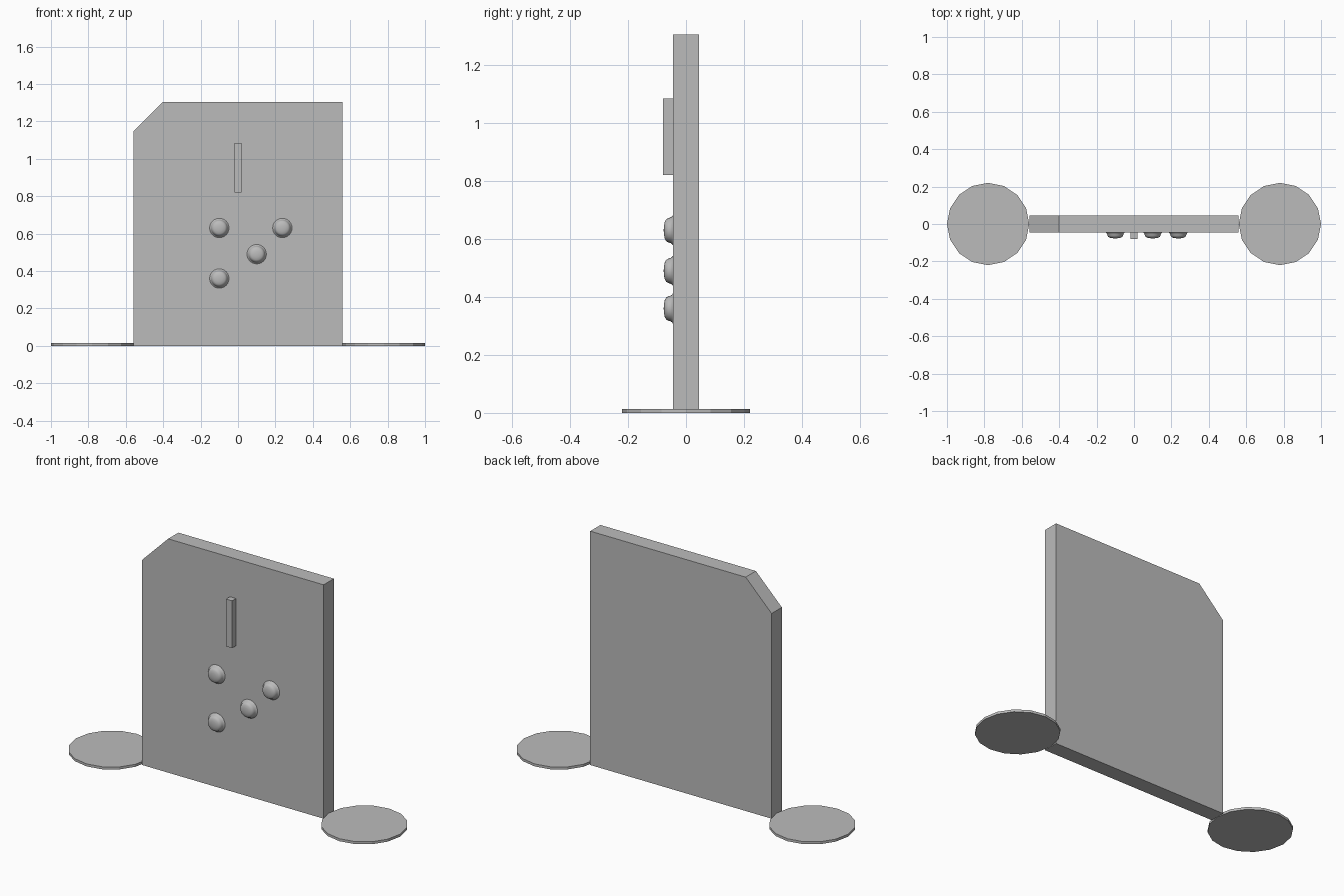
import bpy
import bmesh
from math import radians
from mathutils import Matrix, Vector

cube = bpy.data.objects.get("Cube")
if cube:
    bpy.data.objects.remove(cube, do_unlink=True)

grey = bpy.data.materials.new("plain grey")
grey.use_nodes = True
colour = (0.5, 0.5, 0.5, 1)
grey.diffuse_color = colour
grey.node_tree.nodes["Principled BSDF"].inputs["Base Color"].default_value = colour

HALF_DEPTH = 0.045


def add_object(name, bm, smooth=False):
    bmesh.ops.recalc_face_normals(bm, faces=bm.faces)
    mesh = bpy.data.meshes.new(name)
    bm.to_mesh(mesh)
    bm.free()
    mesh.materials.append(grey)
    obj = bpy.data.objects.new(name, mesh)
    bpy.context.collection.objects.link(obj)
    if smooth:
        bpy.ops.object.select_all(action="DESELECT")
        obj.select_set(True)
        bpy.context.view_layer.objects.active = obj
        bpy.ops.object.shade_smooth_by_angle(angle=radians(35))
    return obj


# Upright panel with one clipped top corner
bm = bmesh.new()
outline = [(-0.56, 0), (0.56, 0), (0.56, 1.305), (-0.4, 1.305), (-0.56, 1.145)]
front = bm.faces.new([bm.verts.new((x, -HALF_DEPTH, z)) for x, z in outline])
back = bmesh.ops.extrude_face_region(bm, geom=[front], use_keep_orig=True)
moved = [v for v in back["geom"] if isinstance(v, bmesh.types.BMVert)]
bmesh.ops.translate(bm, verts=moved, vec=(0, 2 * HALF_DEPTH, 0))
add_object("panel", bm)

# Raised upright bar on the front
bm = bmesh.new()
place = Matrix.Translation((0, -0.06, 0.952)) @ Matrix.Diagonal((0.037, 0.038, 0.264, 1))
bmesh.ops.create_cube(bm, size=1, matrix=place)
add_object("front_bar", bm)

# Round foot discs on both sides
for side, x in (("left", 0.78), ("right", -0.78)):
    bm = bmesh.new()
    bmesh.ops.create_cone(bm, cap_ends=True, segments=16, radius1=0.22, radius2=0.22,
                          depth=0.014, matrix=Matrix.Translation((x, 0, 0.007)))
    add_object(side + "_foot_disc", bm)

# Domed buttons with a flared base: radius and height above the panel
profile = [(0.052, 0), (0.047, 0.004), (0.044, 0.009), (0.042, 0.016),
           (0.038, 0.023), (0.03, 0.028), (0.016, 0.031), (0, 0.032)]
buttons = {"upper_right": (-0.1, 0.63), "upper_left": (0.237, 0.63),
           "middle": (0.1, 0.49), "lower_right": (-0.1, 0.36)}
for name, (x, z) in buttons.items():
    bm = bmesh.new()
    centre = Vector((x, -HALF_DEPTH, z))
    verts = [bm.verts.new(centre + Vector((r, -h, 0))) for r, h in profile]
    edges = [bm.edges.new(pair) for pair in zip(verts, verts[1:])]
    bmesh.ops.spin(bm, geom=verts + edges, cent=centre, axis=(0, 1, 0),
                   angle=radians(360), steps=24)
    bmesh.ops.remove_doubles(bm, verts=bm.verts, dist=0.0001)
    add_object(name + "_button", bm, smooth=True)
